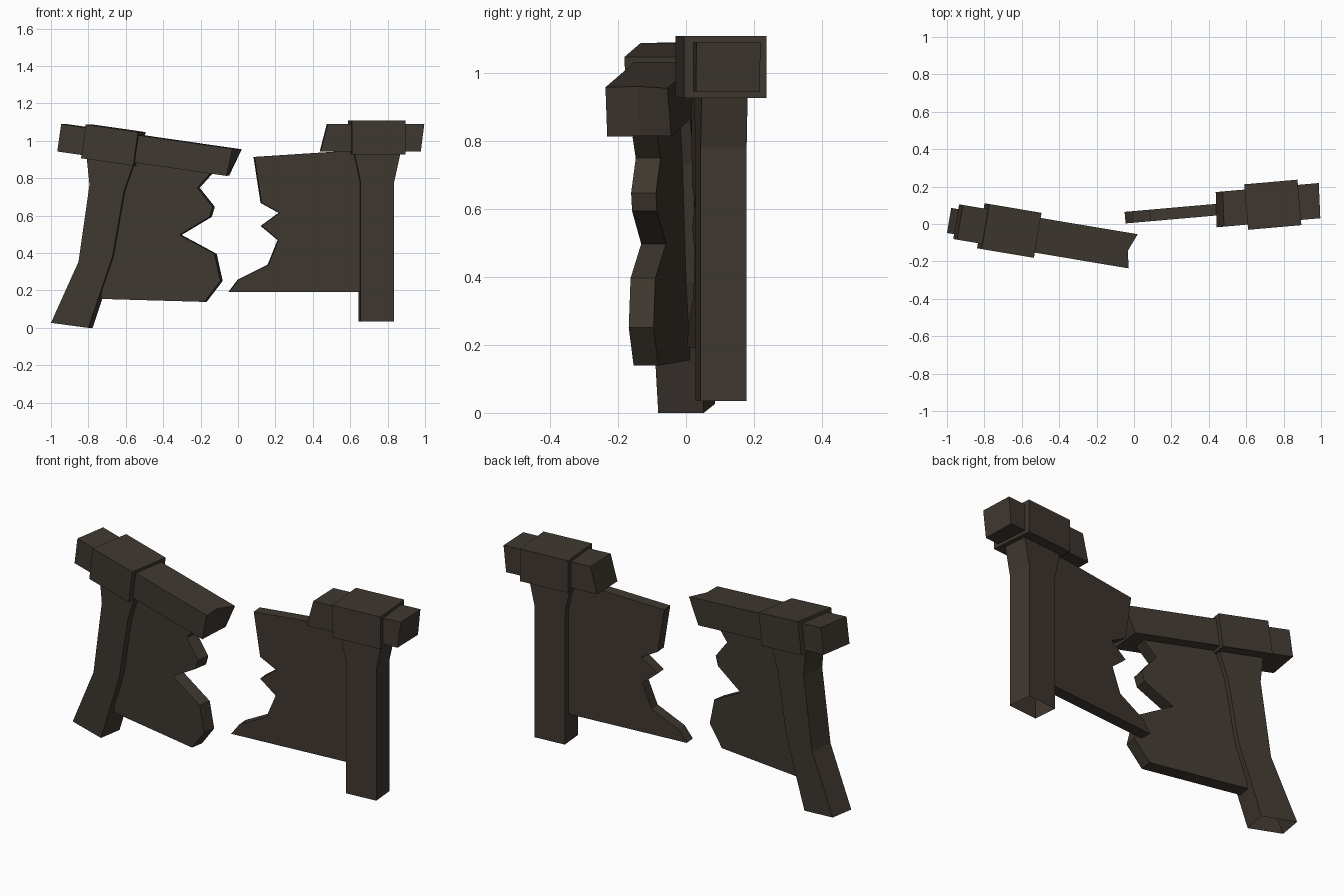
import bpy, bmesh
from math import radians, sin, cos
from mathutils import Matrix

if "Cube" in bpy.data.objects:
    bpy.data.objects.remove(bpy.data.objects["Cube"])

wood = bpy.data.materials.new("dark_brown_wood")
wood.diffuse_color = (0.05, 0.039, 0.030, 1)
wood.use_nodes = True
wood.node_tree.nodes["Principled BSDF"].inputs["Base Color"].default_value = wood.diffuse_color


def loft(name, stations, mat, open_side=None):
    """Skin matching x/z profiles placed at several depths; caps both ends."""
    bm = bmesh.new()
    rings = [[bm.verts.new((u, v, z)) for u, z in pts] for v, pts in stations]
    n = len(rings[0])
    for a, b in zip(rings, rings[1:]):
        for i in range(n):
            if i != open_side:
                j = (i + 1) % n
                bm.faces.new((a[i], a[j], b[j], b[i]))
    caps = [bm.faces.new(rings[0]), bm.faces.new(rings[-1][::-1])]
    bmesh.ops.recalc_face_normals(bm, faces=bm.faces)
    bmesh.ops.triangulate(bm, faces=caps)
    me = bpy.data.meshes.new(name)
    bm.to_mesh(me)
    bm.free()
    me.materials.append(wood)
    ob = bpy.data.objects.new(name, me)
    ob.matrix_world = mat
    bpy.context.collection.objects.link(ob)
    return ob


def slab(name, pts, half, origin, yaw, open_side=None):
    """Extrude an outline drawn in front-view coordinates, turned by yaw."""
    s, c = sin(radians(yaw)), cos(radians(yaw))
    loc = [((x - origin[0] - half * s) / c, z) for x, z in pts]
    mat = Matrix.Translation((origin[0], origin[1], 0)) @ Matrix.Rotation(radians(yaw), 4, 'Z')
    return loft(name, [(-half, loc), (half, loc)], mat, open_side)


def rect(l, h):
    return [(-l, -h), (l, -h), (l, h), (-l, h)]


# Right half: upright
RO, RY = (0.742, 0.103, 1.017), 5
LO, LY = (-0.667, -0.035, 0.977), -9.5
right = Matrix.Translation(RO) @ Matrix.Rotation(radians(RY), 4, 'Z')
# Left half: sagging toward the break
left = (Matrix.Translation(LO) @ Matrix.Rotation(radians(LY), 4, 'Z')
        @ Matrix.Rotation(radians(8.1), 4, 'Y'))

# Post caps
for side, m in (("right", right), ("left", left)):
    loft(side + "_post_cap", [(-0.122, rect(0.143, 0.091)), (0.122, rect(0.143, 0.091))], m)

# Posts, open underneath (first outline edge is the bottom)
slab("right_post", [(0.656, 0.035), (0.835, 0.035), (0.835, 0.78), (0.869, 0.935),
                    (0.622, 0.935), (0.656, 0.78)], 0.068, RO, RY, 0)
slab("left_post", [(-1.0, 0.027), (-0.80, 0.0), (-0.67, 0.385), (-0.61, 0.73),
                   (-0.556, 0.885), (-0.81, 0.92), (-0.794, 0.765), (-0.853, 0.353)],
     0.068, LO, LY, 0)

# Top rails, with slanted broken ends
z = 0.074
loft("right_rail", [(-0.094, [(-0.31, -z), (0.228, -z), (0.247, z), (-0.27, z)]),
                    (0.094, [(-0.298, -z), (0.24, -z), (0.255, z), (-0.26, z)])], right)
loft("left_rail", [(-0.094, [(-0.28, -z), (0.647, -z), (0.658, z), (-0.28, z)]),
                   (0.0, [(-0.28, -z), (0.638, -z), (0.640, z), (-0.28, z)]),
                   (0.094, [(-0.28, -z), (0.630, -z), (0.677, z), (-0.28, z)])], left)

# Splintered panels
slab("right_panel", [(0.70, 0.193), (-0.045, 0.193), (0.003, 0.257), (0.163, 0.337),
                     (0.217, 0.47), (0.126, 0.545), (0.222, 0.615), (0.126, 0.668),
                     (0.088, 0.914), (0.596, 0.947), (0.70, 0.95)], 0.031, RO, RY)
slab("left_panel", [(-0.735, 0.155), (-0.18, 0.139), (-0.094, 0.251), (-0.126, 0.396),
                    (-0.313, 0.497), (-0.152, 0.594), (-0.136, 0.647), (-0.217, 0.749),
                    (-0.126, 0.85), (-0.60, 0.91), (-0.65, 0.73), (-0.70, 0.385)],
     0.037, LO, LY)
